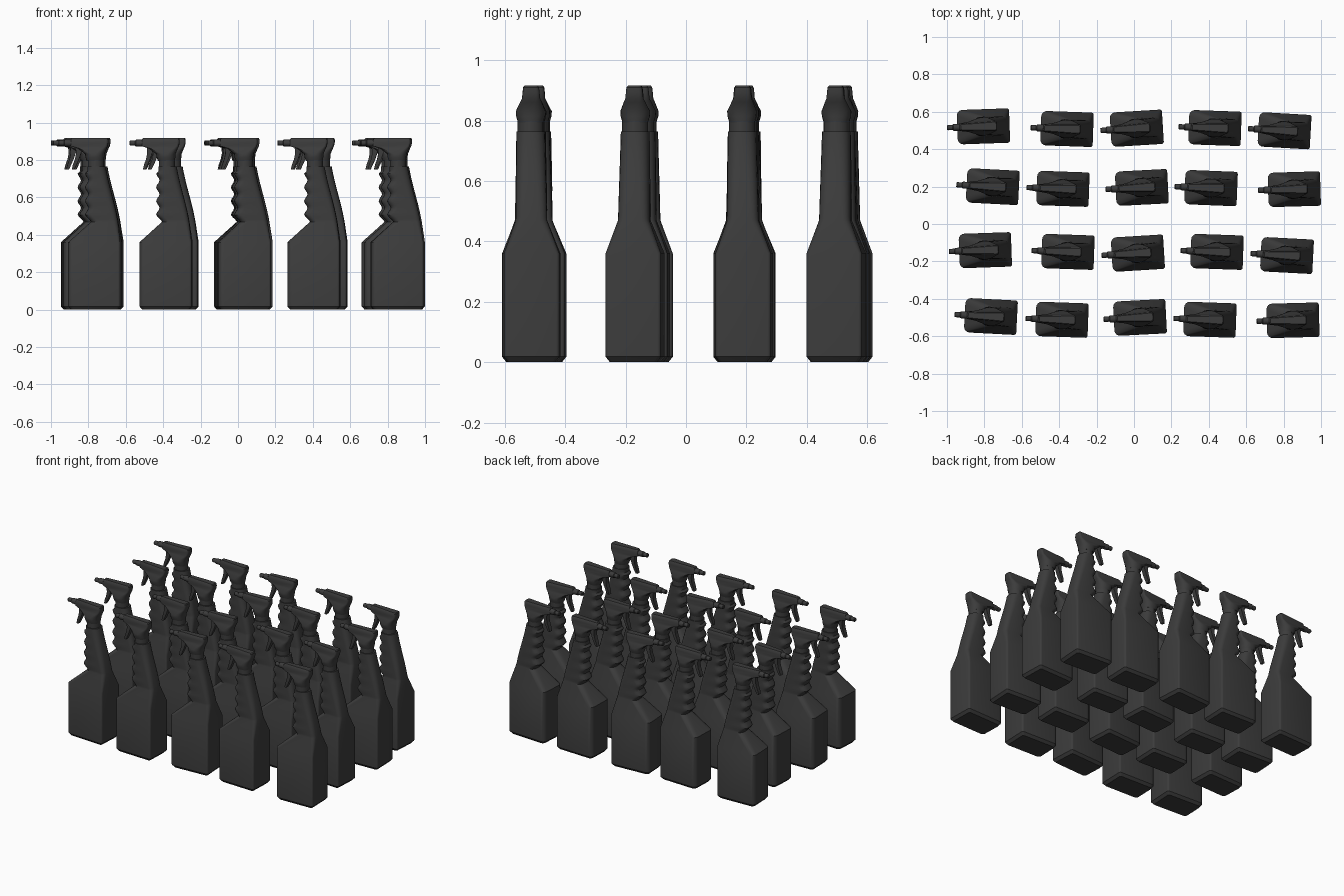
import bpy
from math import sin, cos, pi, radians
from mathutils import Matrix, Vector

cube = bpy.data.objects.get("Cube")
if cube:
    bpy.data.objects.remove(cube)

mat = bpy.data.materials.new("dark_grey_plastic")
mat.use_nodes = True
GREY = (0.045, 0.045, 0.045, 1)
mat.diffuse_color = GREY
bsdf = next(n for n in mat.node_tree.nodes if n.type == 'BSDF_PRINCIPLED')
bsdf.inputs["Base Color"].default_value = GREY
bsdf.inputs["Roughness"].default_value = 0.6


def ring(z, front, back, half_front, half_back, r_front, r_back, steps=4):
    """Horizontal rounded section; front is -x, back is +x."""
    corners = ((back, half_back, r_back, -1, -1), (front, half_front, r_front, 1, -1),
               (front, half_front, r_front, 1, 1), (back, half_back, r_back, -1, 1))
    start = (0, pi / 2, pi, 3 * pi / 2)
    signs = ((1, 1), (-1, 1), (-1, -1), (1, -1))
    points = []
    for (edge, half, r, inward, _), a0, (_, sy) in zip(corners, start, signs):
        cx, cy = edge + inward * r, sy * (half - r)
        for i in range(steps + 1):
            a = a0 + i / steps * pi / 2
            points.append(Vector((cx + r * cos(a), cy + r * sin(a), z)))
    return points


def loft(name, rings, angle=32):
    """Skin equal-length rings and cap both ends."""
    n = len(rings[0])
    verts = [p for r in rings for p in r]
    faces = [(k * n + i, k * n + (i + 1) % n, (k + 1) * n + (i + 1) % n, (k + 1) * n + i)
             for k in range(len(rings) - 1) for i in range(n)]
    faces += [tuple(reversed(range(n))), tuple(range(len(verts) - n, len(verts)))]
    mesh = bpy.data.meshes.new(name)
    mesh.from_pydata(verts, [], faces)
    mesh.materials.append(mat)
    mesh.shade_smooth()
    mesh.set_sharp_from_angle(angle=radians(angle))
    return mesh


def circle_x(x, z, r, n=12):
    return [Vector((x, r * cos(2 * pi * i / n), z + r * sin(2 * pi * i / n))) for i in range(n)]


# Bottle: chamfered foot, straight body, sloping shoulder
BACK = 0.335
rings = [ring(0, 0.07, BACK - 0.015, 0.078, 0.078, 0.02, 0.01),
         ring(0.018, 0.055, BACK, 0.092, 0.092, 0.03, 0.012),
         ring(0.36, 0.055, BACK, 0.092, 0.092, 0.03, 0.012)]
# Neck with finger grips along the front
STEPS = 24
for i in range(STEPS + 1):
    t = i / STEPS
    z = 0.47 + 0.295 * t
    grip = 0.009 * cos(8 * pi * t) if t < 0.88 else 0.003
    front = 0.152 + grip + 0.014 * max(0, 1 - 8 * t)
    back = 0.32 - 0.068 * t - 0.01 * sin(pi * t) * (t - 0.5)
    half = 0.052 - 0.005 * t
    rings.append(ring(z, front, back, half, half, 0.036, 0.025 + 0.015 * t))
body = loft("bottle_body", rings)

# Screw collar under the sprayer
collar = loft("collar", [ring(z, 0.157, 0.243, 0.043, 0.043, 0.042, 0.042) for z in (0.76, 0.80)])

# Sprayer head: flared skirt rising into a long flat-topped hood
head = loft("spray_head", [
    ring(0.795, 0.152, 0.242, 0.042, 0.042, 0.038, 0.038),
    ring(0.815, 0.145, 0.245, 0.048, 0.048, 0.042, 0.042),
    ring(0.832, 0.143, 0.246, 0.049, 0.049, 0.042, 0.042),
    ring(0.862, 0.105, 0.258, 0.028, 0.036, 0.015, 0.022),
    ring(0.874, 0.066, 0.264, 0.021, 0.03, 0.008, 0.014),
    ring(0.894, 0.066, 0.268, 0.02, 0.028, 0.008, 0.012),
    ring(0.911, 0.068, 0.268, 0.018, 0.026, 0.008, 0.012),
    ring(0.917, 0.074, 0.264, 0.014, 0.021, 0.006, 0.01)])

# Stepped nozzle
nozzle = loft("nozzle", [circle_x(x, 0.891, r) for x, r in
                         ((0, 0.011), (0.004, 0.014), (0.03, 0.014), (0.034, 0.018), (0.075, 0.019))])

# Curved trigger: centre x, z, half thickness, half width
trigger = loft("trigger", [
    [Vector((x + sx * t, sy * w, z)) for sx, sy in ((1, 1), (-1, 1), (-1, -1), (1, -1))]
    for x, z, t, w in ((0.079, 0.75, 0.007, 0.012), (0.088, 0.775, 0.01, 0.014),
                       (0.1, 0.805, 0.011, 0.015), (0.108, 0.835, 0.013, 0.015),
                       (0.112, 0.872, 0.02, 0.015))])

# Rows from back to front: nozzle tip x, y and turn in degrees
ROWS = (
    ((-1, 0.515, 2), (-0.553, 0.515, -2), (-0.18, 0.5, 3.5), (0.238, 0.52, -2), (0.61, 0.51, -3.3)),
    ((-0.95, 0.21, -3), (-0.575, 0.195, -2), (-0.153, 0.185, 3), (0.217, 0.2, -2.3), (0.662, 0.18, 1.7)),
    ((-0.99, -0.147, 2), (-0.548, -0.142, -2), (-0.174, -0.168, 3.5), (0.249, -0.142, -2), (0.623, -0.158, -3)),
    ((-0.96, -0.484, -3), (-0.58, -0.505, -2), (-0.163, -0.51, 3), (0.211, -0.505, -2), (0.655, -0.52, 1.5)))
for r, row in enumerate(ROWS, 1):
    for c, (x, y, turn) in enumerate(row, 1):
        place = Matrix.Translation((x, y, 0)) @ Matrix.Rotation(radians(turn), 4, 'Z')
        for mesh in (body, collar, head, nozzle, trigger):
            ob = bpy.data.objects.new(f"{mesh.name}_row{r}_{c}", mesh)
            bpy.context.collection.objects.link(ob)
            ob.matrix_world = place
